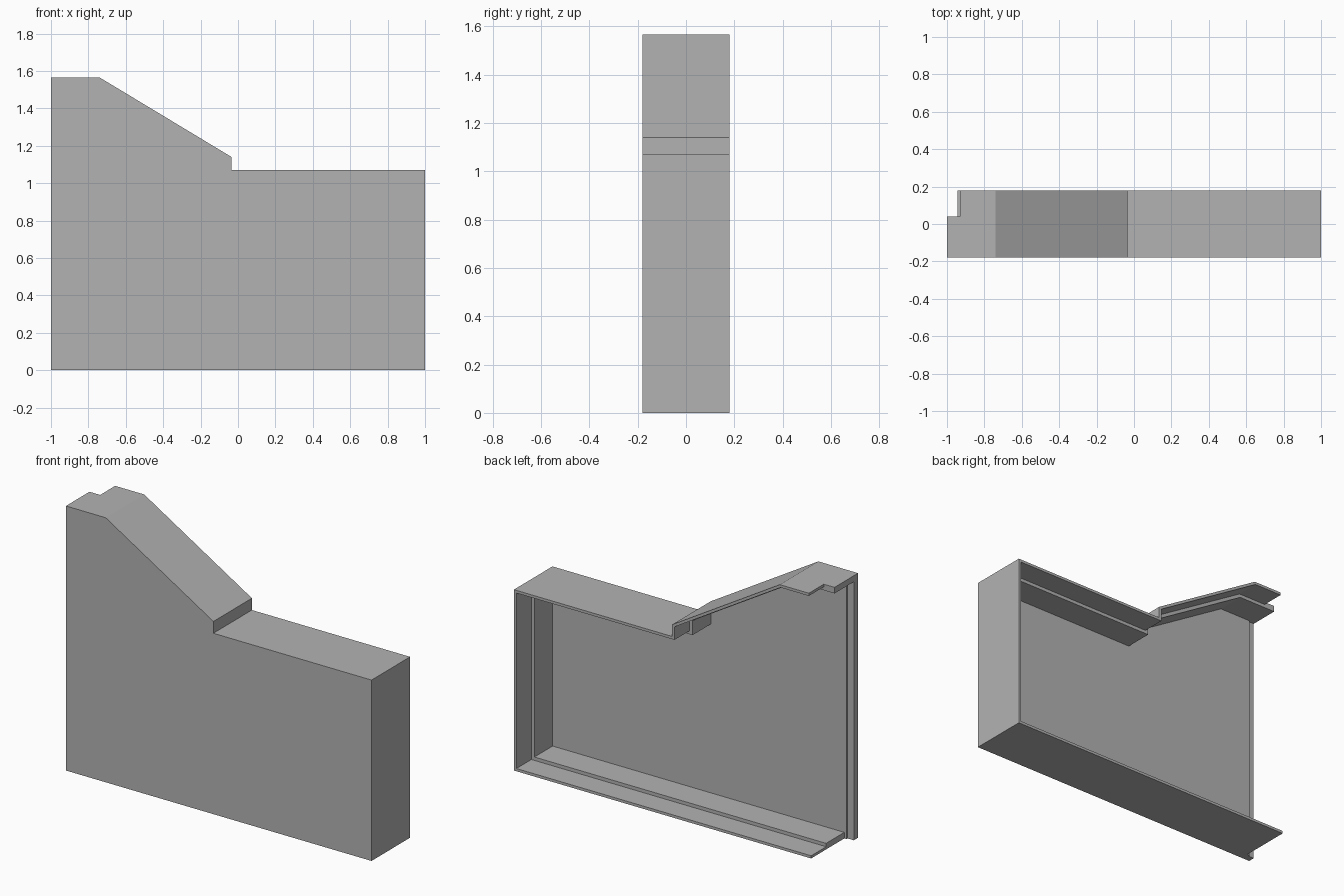
import bpy
import bmesh
from mathutils import Vector

cube = bpy.data.objects.get("Cube")
if cube:
    bpy.data.objects.remove(cube)

# One plain grey for the whole casing
grey = bpy.data.materials.new("plain_grey")
grey.use_nodes = True
grey.diffuse_color = (0.45, 0.45, 0.45, 1)
grey.node_tree.nodes["Principled BSDF"].inputs["Base Color"].default_value = (0.45, 0.45, 0.45, 1)

FRONT, STEP, BACK = -0.18, 0.04, 0.18
PLATE = 0.05          # thickness of the front panel
TOP = 1.565


def extrude_profile(name, points, y0, y1):
    """Extrude a closed x-z profile from y0 to y1."""
    bm = bmesh.new()
    face = bm.faces.new([bm.verts.new((x, y0, z)) for x, z in points])
    result = bmesh.ops.extrude_face_region(bm, geom=[face])
    moved = [v for v in result["geom"] if isinstance(v, bmesh.types.BMVert)]
    bmesh.ops.translate(bm, verts=moved, vec=(0, y1 - y0, 0))
    bmesh.ops.recalc_face_normals(bm, faces=bm.faces)
    mesh = bpy.data.meshes.new(name)
    bm.to_mesh(mesh)
    bm.free()
    mesh.materials.append(grey)
    obj = bpy.data.objects.new(name, mesh)
    bpy.context.collection.objects.link(obj)
    return obj


def outline(bottom_x, top_x):
    """Outer path from the bottom end, round the far side, to the top end."""
    return [(bottom_x, 0), (1, 0), (1, 1.07), (-0.035, 1.07),
            (-0.035, 1.14), (-0.74, TOP), (top_x, TOP)]


def inset(path, t):
    """Offset an open path inwards by t with mitred corners."""
    pts = [Vector(p) for p in path]
    normals = []
    for a, b in zip(pts, pts[1:]):
        d = (b - a).normalized()
        normals.append(Vector((-d.y, d.x)))
    result = []
    for i, p in enumerate(pts):
        n = normals[max(i - 1, 0)]
        m = normals[min(i, len(normals) - 1)]
        result.append(tuple(p + (n + m) * t / (1 + n.dot(m))))
    return result


def rim(name, path, t, y0, y1):
    return extrude_profile(name, path + inset(path, t)[::-1], y0, y1)


# Front panel, with a slightly thinner flange along the open end
extrude_profile("front_panel", outline(-0.96, -0.96), FRONT, FRONT + PLATE)
extrude_profile("end_flange", [(-1, 0), (-0.96, 0), (-0.96, TOP), (-1, TOP)],
                FRONT, FRONT + 0.04)

# Thick inner rim, then thin outer lip behind the step
rim("thick_rim", outline(-0.945, -1), 0.036, FRONT + 0.04, STEP)
rim("thin_lip", outline(-0.945, -0.93), 0.016, STEP, BACK)
